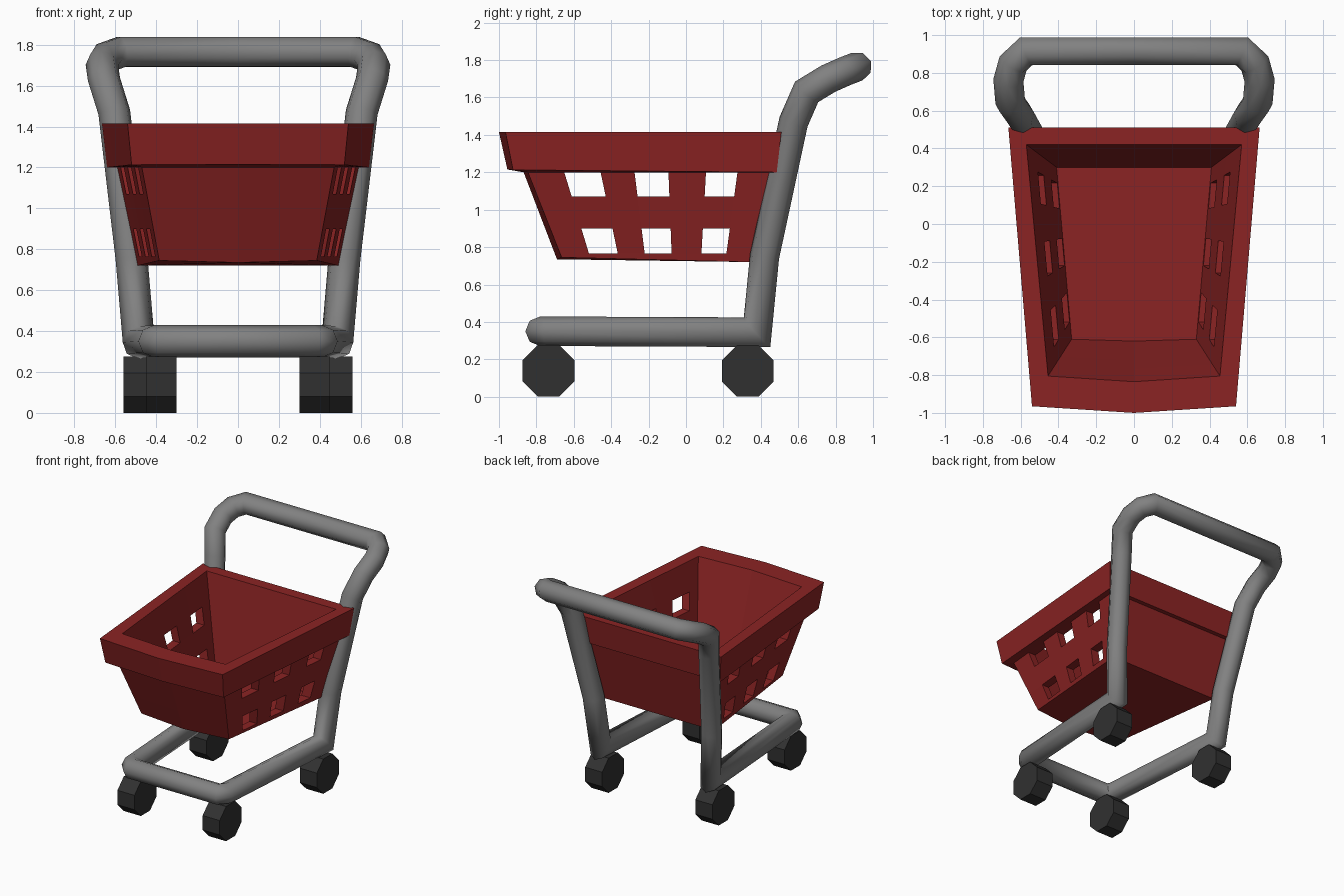
import bpy, bmesh, math
from mathutils import Vector, Matrix

if "Cube" in bpy.data.objects:
    bpy.data.objects.remove(bpy.data.objects["Cube"])


def material(name, rgb):
    m = bpy.data.materials.new(name)
    m.use_nodes = True
    m.diffuse_color = (*rgb, 1)
    m.node_tree.nodes["Principled BSDF"].inputs["Base Color"].default_value = (*rgb, 1)
    return m


red = material("basket red", (0.26, 0.017, 0.017))
grey = material("frame grey", (0.22, 0.22, 0.22))
black = material("wheel black", (0.03, 0.03, 0.03))


def finish(name, bm, mat, mirror=False, smooth=False):
    if not mirror:
        bmesh.ops.recalc_face_normals(bm, faces=bm.faces)
    mesh = bpy.data.meshes.new(name)
    bm.to_mesh(mesh)
    bm.free()
    mesh.materials.append(mat)
    for p in mesh.polygons:
        p.use_smooth = smooth
    ob = bpy.data.objects.new(name, mesh)
    bpy.context.collection.objects.link(ob)
    if mirror:
        mod = ob.modifiers.new("Mirror", 'MIRROR')
        mod.use_clip = True
    return ob


# Tubular frame: half of a closed loop, swept with mitred joints, then mirrored
def sweep(path, radius, sides):
    bm = bmesh.new()
    pts = [Vector(p) for p in path]
    dirs = [(b - a).normalized() for a, b in zip(pts, pts[1:])]
    ring = []
    for i in range(sides):
        a = 2 * math.pi * i / sides
        ring.append(pts[0] + radius * Vector((0, math.cos(a), math.sin(a))))
    rings = [ring]
    for i, d in enumerate(dirs):
        end = pts[i + 1]
        # slide the ring along the segment onto the bisecting plane
        n = (d + dirs[i + 1]).normalized() if i + 1 < len(dirs) else Vector((1, 0, 0))
        ring = [v + d * ((end - v).dot(n) / d.dot(n)) for v in ring]
        rings.append(ring)
    rows = [[bm.verts.new(v) for v in r] for r in rings]
    for a, b in zip(rows, rows[1:]):
        for i in range(sides):
            j = (i + 1) % sides
            bm.faces.new((a[i], a[j], b[j], b[i]))
    return bm


frame_path = [
    (0, -0.78, 0.35), (0.37, -0.78, 0.35), (0.41, -0.735, 0.35),
    (0.485, 0.38, 0.345), (0.52, 0.42, 0.75), (0.605, 0.575, 1.47),
    (0.655, 0.645, 1.63), (0.665, 0.76, 1.70), (0.64, 0.85, 1.74),
    (0.57, 0.915, 1.765), (0, 0.915, 1.765),
]
tube = sweep(frame_path, 0.079, 8)
bmesh.ops.recalc_face_normals(tube, faces=tube.faces)
if sum(f.normal.dot(f.calc_center_median() - Vector((0, -0.78, 0.35)))
       for f in tube.faces if f.calc_center_median().y < -0.75) < 0:
    bmesh.ops.reverse_faces(tube, faces=tube.faces)
finish("tube_frame", tube, grey, mirror=True, smooth=True)

# Octagonal wheels
for side, s in (("left", 1), ("right", -1)):
    for end, x, y in (("front", 0.375, -0.735), ("rear", 0.485, 0.33)):
        bm = bmesh.new()
        r = 0.138
        turn = Matrix.Rotation(math.pi / 2, 4, 'Y') @ Matrix.Rotation(math.pi / 8, 4, 'Z')
        bmesh.ops.create_cone(bm, cap_ends=True, segments=8, depth=0.15,
                              radius1=r / math.cos(math.pi / 8),
                              radius2=r / math.cos(math.pi / 8),
                              matrix=Matrix.Translation((s * x, y, r)) @ turn)
        finish(f"{end}_{side}_wheel", bm, black)

# Basket: rings given by back corner, front corner and front middle
CUTS = (0.135, 0.265, 0.42, 0.56, 0.70, 0.85)


def tri(*pts):
    return [Vector(p) for p in pts]


def at_height(low, high, z):
    return [a.lerp(b, (z - a.z) / (b.z - a.z)) for a, b in zip(low, high)]


def half_ring(ring, match=None):
    """Points from back middle round to front middle; match copies the y of cuts."""
    back, front, mid = ring
    side = []
    for i, t in enumerate(CUTS):
        if match:
            t = (match[i + 2].y - back.y) / (front.y - back.y)
        side.append(back.lerp(front, t))
    return [Vector((0, back.y, back.z)), back, *side, front, mid]


out_low = tri((0.49, 0.345, 0.72), (0.385, -0.665, 0.745), (0, -0.69, 0.735))
out_high = tri((0.59, 0.45, 1.2), (0.47, -0.845, 1.2), (0, -0.868, 1.2))
rim_low = tri((0.64, 0.485, 1.2), (0.52, -0.925, 1.213), (0, -0.955, 1.215))
rim_top = tri((0.665, 0.51, 1.415), (0.54, -0.965, 1.415), (0, -1, 1.415))
in_top = tri((0.57, 0.42, 1.415), (0.455, -0.805, 1.415), (0, -0.835, 1.415))
in_low = tri((0.41, 0.30, 0.75), (0.33, -0.61, 0.75), (0, -0.62, 0.75))

heights = (0.765, 0.90, 1.07, 1.2)
outer = [half_ring(at_height(out_low, out_high, z)) for z in heights]
inner = [half_ring(at_height(in_low, in_top, z), o) for z, o in zip(heights, outer)]
levels = [half_ring(out_low), *outer, half_ring(rim_low), half_ring(rim_top),
          half_ring(in_top), *reversed(inner), half_ring(in_low)]

bm = bmesh.new()
rows = [[bm.verts.new(p) for p in level] for level in levels]
last = len(rows) - 1
window_rows = (1, 3)          # outer wall rows that hold windows
window_cells = (2, 4, 6)      # cells along the side wall
for r in range(last):
    for c in range(len(rows[0]) - 1):
        inner_row = last - 1 - r
        if c in window_cells and (r in window_rows or inner_row in window_rows):
            continue
        a, b = rows[r], rows[r + 1]
        bm.faces.new((a[c], a[c + 1], b[c + 1], b[c]))

# Window reveals joining outer and inner walls
for r in window_rows:
    for c in window_cells:
        loop = [(r, c), (r, c + 1), (r + 1, c + 1), (r + 1, c)]
        for (r1, c1), (r2, c2) in zip(loop, loop[1:] + loop[:1]):
            bm.faces.new((rows[r1][c1], rows[r2][c2],
                          rows[last - r2][c2], rows[last - r1][c1]))

# Underside and floor
bm.faces.new(rows[0])
bm.faces.new(rows[-1])
bmesh.ops.recalc_face_normals(bm, faces=bm.faces)
bm.faces.ensure_lookup_table()
if bm.faces[-1].normal.z < 0:
    bmesh.ops.reverse_faces(bm, faces=bm.faces)
finish("basket", bm, red, mirror=True)
